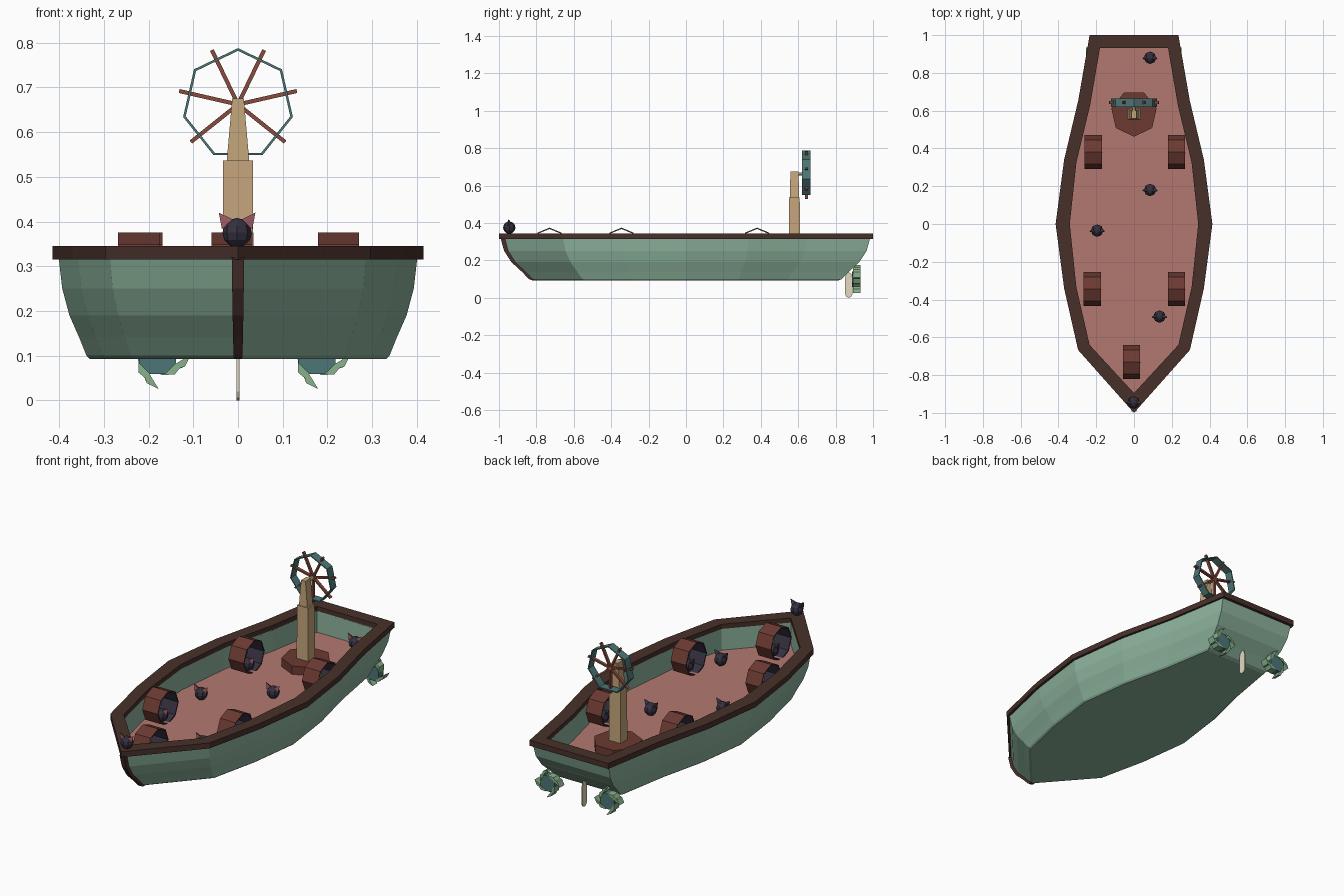
import bpy, bmesh
from math import sin, cos, pi
from mathutils import Vector

if "Cube" in bpy.data.objects:
    bpy.data.objects.remove(bpy.data.objects["Cube"])


def mat(name, r, g, b):
    m = bpy.data.materials.new(name)
    m.diffuse_color = (r, g, b, 1)
    m.use_nodes = True
    m.node_tree.nodes["Principled BSDF"].inputs["Base Color"].default_value = m.diffuse_color
    return m


GREEN = mat("hull_green", .27, .46, .34)
FLOOR = mat("floor_pink", .45, .19, .16)
BROWN = mat("dark_brown", .065, .03, .023)
RED = mat("red_brown", .15, .042, .032)
SPOKE = mat("spoke_red", .25, .07, .045)
TAN = mat("tan_wood", .56, .38, .2)
TEAL = mat("teal", .075, .18, .18)
DARK = mat("dark_purple", .035, .03, .05)
PINK = mat("ear_pink", .32, .1, .12)
LEAF = mat("blade_green", .25, .45, .26)
CREAM = mat("cream", .75, .7, .52)


def mesh(name, verts, faces, m, m2=None, fix=True):
    me = bpy.data.meshes.new(name)
    me.from_pydata([tuple(v) for v in verts], [], faces)
    if fix:
        bm = bmesh.new()
        bm.from_mesh(me)
        bmesh.ops.recalc_face_normals(bm, faces=bm.faces)
        bm.to_mesh(me)
        bm.free()
    me.materials.append(m)
    if m2:
        me.materials.append(m2)
    ob = bpy.data.objects.new(name, me)
    bpy.context.collection.objects.link(ob)
    return ob


def loft(name, loops, m, cap0=True, cap1=True, closed=False, fix=True):
    n, k = len(loops[0]), len(loops)
    verts = [v for l in loops for v in l]
    faces = []
    for a in range(k if closed else k - 1):
        b = (a + 1) % k
        for i in range(n):
            j = (i + 1) % n
            faces.append((a * n + i, a * n + j, b * n + j, b * n + i))
    if not closed and cap0:
        faces.append(tuple(reversed(range(n))))
    if not closed and cap1:
        faces.append(tuple(range((k - 1) * n, k * n)))
    return mesh(name, verts, faces, m, fix=fix)


def ring(n, r, c, axis, phase=0):
    pts = []
    for i in range(n):
        a = phase + 2 * pi * i / n
        u, v = r * cos(a), r * sin(a)
        d = {'x': (0, u, v), 'y': (u, 0, v), 'z': (u, v, 0)}[axis]
        pts.append(Vector(c) + Vector(d))
    return pts


def tube(name, n, r0, r1, a, b, axis, phase, m):
    return loft(name, [ring(n, r0, a, axis, phase), ring(n, r0, b, axis, phase),
                       ring(n, r1, b, axis, phase), ring(n, r1, a, axis, phase)], m, closed=True)


# Plan outlines, bow to stern, mirrored to the left side
def outline(half, z, sx=1, sy=1):
    full = half + [(-x, y) for x, y in reversed(half) if x > 0]
    return [(x * sx, y * sy, z) for x, y in full]


OUT = [(0, -1), (.296, -.667), (.37, -.34), (.415, 0), (.37, .34), (.295, .655), (.235, 1)]
INN = [(0, -.895), (.235, -.64), (.305, -.335), (.34, 0), (.305, .325), (.232, .63), (.18, .933)]
LEVELS = [(.092, .84), (.1, .845), (.14, .885), (.19, .94), (.25, .98), (.32, 1)]
LEVELS[0] = (.092, .825)

# Hull shell with vertical inner wall, floor and rim
loft("hull", [outline(OUT, z, .967 * s, .985 * s) for z, s in LEVELS]
     + [outline(INN, .32), outline(INN, .205)], GREEN, cap1=False, fix=False)
loft("floor", [outline(INN, .2), outline(INN, .205)], FLOOR, cap0=False)
loft("rim", [outline(OUT, .315), outline(OUT, .345), outline(INN, .345), outline(INN, .315)],
     BROWN, closed=True)

# Bow stem following the hull curve
stem = []
for i, (z, s) in enumerate(LEVELS):
    y, w = -.985 * s, .009 + .001 * i
    stem.append([(-w, y - .007, z), (w, y - .007, z), (w, y + .025, z), (-w, y + .025, z)])
loft("bow_stem", stem, BROWN)


# Steering stand
def rect(hx, hy, z, cy=.58):
    return [(-hx, cy - hy, z), (hx, cy - hy, z), (hx, cy + hy, z), (-hx, cy + hy, z)]


loft("stand_base", [ring(7, .123, (0, .585, z), 'z', -pi / 2) for z in (.204, .25)], RED)
loft("stand_post", [rect(.035, .03, .25), rect(.033, .028, .537)], TAN)
loft("stand_top", [rect(.025, .024, .537), rect(.013, .022, .675)], TAN)
WZ = .662
loft("wheel_axle", [ring(6, .01, (0, y, WZ), 'y') for y in (.6, .65)], TAN)

# Steering wheel: seven-sided band and seven spokes
tube("steering_rim", 7, .126, .12, (0, .62, WZ), (0, .665, WZ), 'y', pi / 2, TEAL)
for i in range(7):
    a = -pi / 2 + 2 * pi * i / 7
    d, t = Vector((cos(a), 0, sin(a))), Vector((-sin(a), 0, cos(a))) * .0045
    c, w = Vector((0, .643, WZ)), Vector((0, .008, 0))
    loft("spoke", [[c + d * r - t - w, c + d * r + t - w, c + d * r + t + w, c + d * r - t + w]
                   for r in (.003, .135)], SPOKE)


# Little eared animals
def animal(x, y, z):
    bm = bmesh.new()
    bmesh.ops.create_uvsphere(bm, u_segments=8, v_segments=6, radius=.033)
    bmesh.ops.translate(bm, verts=bm.verts, vec=(x, y, z))
    me = bpy.data.meshes.new("animal_head")
    bm.to_mesh(me)
    bm.free()
    me.materials.append(DARK)
    bpy.context.collection.objects.link(bpy.data.objects.new("animal_head", me))
    for s in (-1, 1):
        pts = [(.034, -.008, .008), (.006, -.012, .028), (.041, -.003, .045), (.02, .016, .018)]
        ear = mesh("animal_ear", [(x + s * a, y + b, z + c) for a, b, c in pts],
                   [(0, 1, 2), (1, 3, 2), (3, 0, 2), (0, 3, 1)], DARK, PINK)
        ear.data.polygons[0].material_index = 1


animal(-.002, -.945, .375)
for x, y in [(.085, .88), (.085, .18), (-.195, -.035), (.135, -.49)]:
    animal(x, y, .24)

# Running wheels, each with an animal inside
for x, y in [(-.215, .38), (.225, .38), (-.222, -.345), (.225, -.345), (-.013, -.73)]:
    a, b = (x - .046, y, .285), (x + .046, y, .285)
    tube("running_wheel", 8, .09, .086, a, b, 'x', 0, RED)
    tube("wheel_lining", 8, .086, .083, a, b, 'x', 0, DARK)
    animal(x + .008, y, .237)

# Propellers with swept blades
for cx in (-.18, .177):
    c = Vector((cx, .91, .1))
    loft("propeller_hub", [ring(8, .045, (cx, y, .1), 'y', pi / 8) for y in (.888, .932)], TEAL)
    for i in range(4):
        prof = []
        for r, deg in [(.04, 188), (.044, 190), (.057, 222), (.075, 272), (.066, 248), (.04, 225)]:
            q = (deg + 90 * i) * pi / 180
            prof.append(c + Vector((r * cos(q), 0, r * sin(q))))
        loft("propeller_blade", [[p + Vector((0, o, 0)) for p in prof] for o in (-.018, .024)], LEAF)

# Rudder: thin rounded plank
plank = [(.85, .02), (.858, .005), (.87, 0), (.882, .005), (.89, .02),
         (.89, .105), (.883, .128), (.87, .138), (.857, .128), (.85, .105)]
loft("rudder", [[(x, y, z) for y, z in plank] for x in (-.003, .003)], CREAM)
